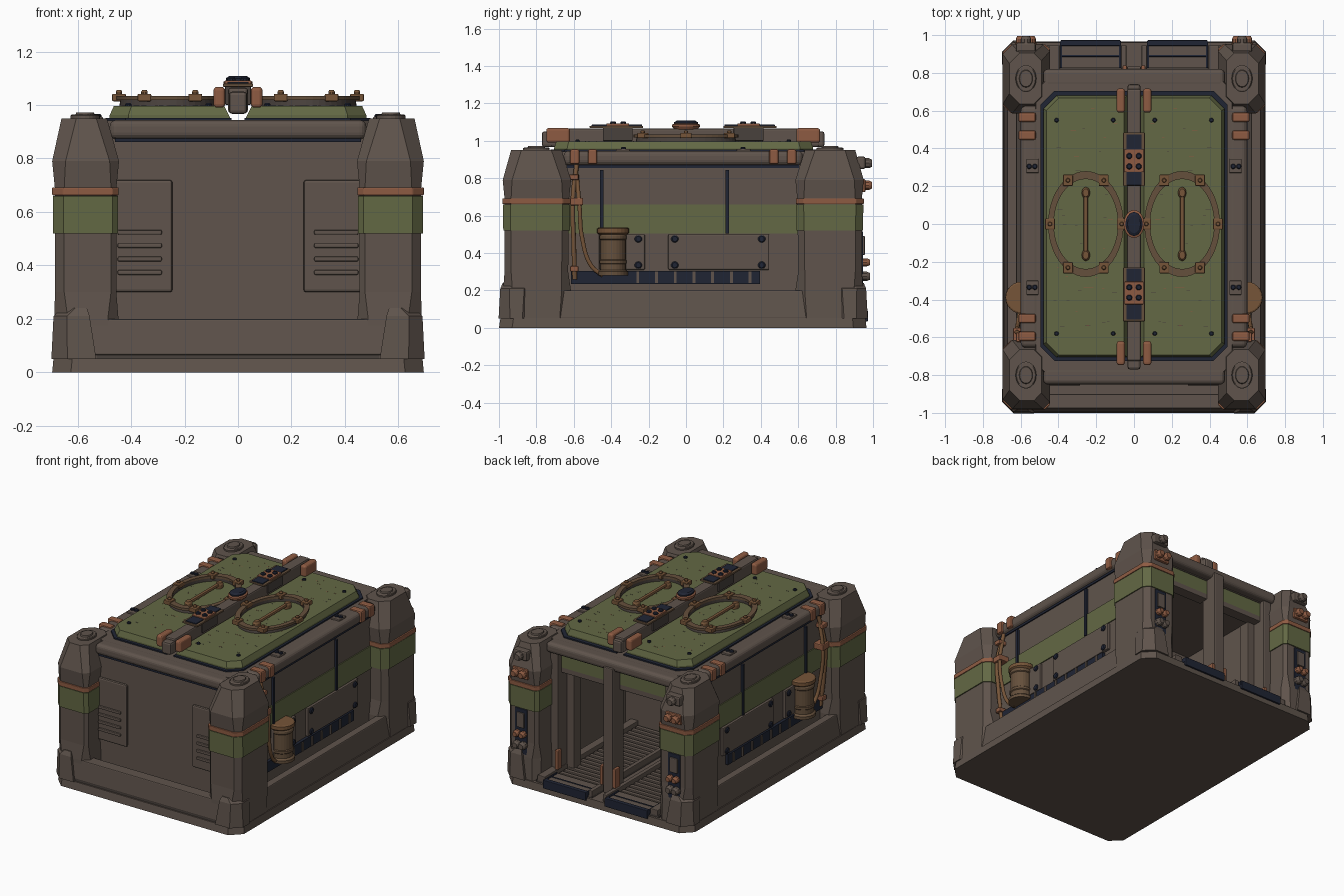
import bpy, bmesh, math, random
from mathutils import Vector, Matrix

random.seed(4)
cube = bpy.data.objects.get("Cube")
if cube:
    bpy.data.objects.remove(cube, do_unlink=True)


def material(name, r, g, b):
    m = bpy.data.materials.new(name)
    m.use_nodes = True
    m.diffuse_color = (r, g, b, 1)
    m.node_tree.nodes["Principled BSDF"].inputs["Base Color"].default_value = (r, g, b, 1)
    return m


BROWN = material("brown armour", .115, .088, .072)
DARK = material("dark metal", .065, .052, .045)
GREEN = material("olive paint", .125, .14, .058)
ORANGE = material("copper orange", .27, .105, .055)
BRASS = material("aged brass", .18, .09, .04)
BRONZE = material("dull bronze", .13, .08, .045)
NAVY = material("blue black", .014, .018, .034)
SHIFT = -.015
round_parts = []


def finish(name, bm, mat, mirror="", bevel=0, segs=2, smooth=False):
    bmesh.ops.remove_doubles(bm, verts=bm.verts, dist=1e-5)
    bmesh.ops.recalc_face_normals(bm, faces=bm.faces)
    me = bpy.data.meshes.new(name)
    bm.to_mesh(me)
    bm.free()
    me.materials.append(mat)
    ob = bpy.data.objects.new(name, me)
    bpy.context.collection.objects.link(ob)
    ob.location.y = SHIFT
    if bevel:
        b = ob.modifiers.new("Bevel", "BEVEL")
        b.width, b.segments = bevel, segs
    if mirror:
        m = ob.modifiers.new("Mirror", "MIRROR")
        m.use_axis = ("X" in mirror, "Y" in mirror, False)
    if smooth:
        round_parts.append(ob)
    return ob


def boxes(name, items, mat, mirror="", bevel=0, segs=2):
    """Boxes given as (x0, x1, y0, y1, z0, z1)."""
    bm = bmesh.new()
    for x0, x1, y0, y1, z0, z1 in items:
        mid = Matrix.Translation(((x0 + x1) / 2, (y0 + y1) / 2, (z0 + z1) / 2))
        size = Matrix.Diagonal((x1 - x0, y1 - y0, z1 - z0, 1))
        bmesh.ops.create_cube(bm, size=1, matrix=mid @ size)
    return finish(name, bm, mat, mirror, bevel, segs)


def loft(name, sections, mat, mirror="", bevel=0):
    """Stack of corner-cut rectangles (z, x0, x1, y0, y1, outer cut, inner cut)."""
    bm = bmesh.new()
    rings = []
    for z, x0, x1, y0, y1, co, ci in sections:
        pts = [(x0 + ci, y0), (x1 - co, y0), (x1, y0 + co), (x1, y1 - co),
               (x1 - co, y1), (x0 + ci, y1), (x0, y1 - ci), (x0, y0 + ci)]
        rings.append([bm.verts.new((x, y, z)) for x, y in pts])
    for a, b in zip(rings, rings[1:]):
        for i in range(8):
            j = (i + 1) % 8
            bm.faces.new((a[i], a[j], b[j], b[i]))
    bm.faces.new(rings[0])
    bm.faces.new(rings[-1])
    return finish(name, bm, mat, mirror, bevel)


def lathe(name, profile, spots, mat, mirror="", axis="Z", sy=1, n=24, closed=False):
    """Spin a (radius, height) profile at every spot, along the given axis."""
    bm = bmesh.new()
    turn = {"Z": Matrix(), "X": Matrix.Rotation(math.pi / 2, 4, "Y"),
            "Y": Matrix.Rotation(-math.pi / 2, 4, "X")}[axis]
    for spot in spots:
        rings = []
        for r, h in profile:
            rings.append([bm.verts.new(Vector(spot) + turn @ Vector(
                (r * math.cos(t), r * sy * math.sin(t), h)))
                for t in (math.tau * i / n for i in range(n))])
        pairs = list(zip(rings, rings[1:]))
        if closed:
            pairs.append((rings[-1], rings[0]))
        else:
            bm.faces.new(rings[0])
            bm.faces.new(rings[-1])
        for a, b in pairs:
            for i in range(n):
                j = (i + 1) % n
                bm.faces.new((a[i], a[j], b[j], b[i]))
    return finish(name, bm, mat, mirror, smooth=True)


def screws(name, spots, mat, mirror="XY", axis="Z", r=.012, h=.012):
    lathe(name, [(r, 0), (r, h * .6), (r * .7, h)], spots, mat, mirror, axis, n=10)


def pipe(name, points, r, mat):
    cu = bpy.data.curves.new(name, "CURVE")
    cu.dimensions, cu.bevel_depth, cu.bevel_resolution = "3D", r, 2
    s = cu.splines.new("BEZIER")
    s.bezier_points.add(len(points) - 1)
    for p, co in zip(s.bezier_points, points):
        p.co = co
        p.handle_left_type = p.handle_right_type = "AUTO"
    tmp = bpy.data.objects.new(name + " path", cu)
    bm = bmesh.new()
    bm.from_mesh(tmp.to_mesh())
    tmp.to_mesh_clear()
    bpy.data.objects.remove(tmp)
    finish(name, bm, mat, "X", smooth=True)


# Base, kerbs and feet
loft("base_plate", [(0, -.695, .695, -.985, .98, .07, .07), (.052, -.69, .69, -.977, .975, .07, .07)], BROWN)
loft("side_kerb", [(.05, .62, .685, -.89, .89, 0, 0), (.2, .62, .672, -.89, .89, 0, 0)], BROWN, "X", .006)
loft("front_kerb", [(.065, -.56, .56, -.972, -.885, 0, 0), (.2, -.56, .56, -.962, -.885, 0, 0)], BROWN, "", .006)
boxes("front_kerb_gap", [(-.53, .53, -.968, -.89, .05, .07)], DARK)
boxes("side_gutter", [(.5, .63, -.7, .7, .05, .1)], DARK, "X")

# Corner posts with painted bands
loft("corner_post", [(.05, .447, .688, .60, .968, .06, .04), (.2, .447, .686, .60, .963, .05, .04),
                     (.3, .455, .685, .615, .955, .035, .02), (.69, .455, .685, .61, .955, .035, .02),
                     (.79, .445, .695, .60, .965, .05, .035), (.95, .49, .66, .65, .92, .055, .04)], BROWN, "XY")
loft("post_foot", [(.05, .53, .698, .80, .987, .06, 0), (.21, .555, .69, .80, .978, .05, 0),
                   (.24, .565, .66, .80, .965, .05, 0)], BROWN, "XY")
loft("post_paint_band", [(.52, .448, .692, .606, .962, .04, .022), (.66, .448, .692, .604, .963, .04, .022)], GREEN, "XY")
loft("post_clamp_band", [(.662, .446, .695, .602, .966, .042, .024), (.692, .446, .695, .602, .966, .042, .024)], ORANGE, "XY", .004)
lathe("post_cap", [(.055, .945), (.055, .96), (.05, .964), (.036, .964), (.033, .972)], [(.572, .785, 0)], BROWN, "XY", sy=1.3)

# Hull walls and roof
boxes("side_wall", [(.49, .572, -.78, .72, .05, .9)], BROWN, "X")
boxes("front_wall", [(-.5, .5, -.81, -.77, .05, .9)], BROWN)
boxes("inner_bulkhead", [(-.5, .5, -.07, -.04, .05, .9)], BROWN)
loft("roof", [(.865, -.53, .53, -.78, .78, .05, .05), (.943, -.52, .52, -.77, .77, .05, .05)], BROWN)
boxes("side_rail", [(.50, .60, -.64, .64, .868, .946)], BROWN, "X", .028, 4)
boxes("end_rail", [(-.48, .48, .74, .835, .872, .944)], BROWN, "Y", .025, 4)
boxes("rail_shadow_gap", [(.565, .58, -.62, .62, .855, .87)], NAVY, "X")
boxes("front_shadow_gap", [(-.46, .46, -.82, -.805, .862, .874)], NAVY)

# Front louvre panels
boxes("louvre_panel", [(.245, .47, -.828, -.805, .3, .72)], BROWN, "X", .01)
boxes("louvre_slats", [(.285, .45, -.84, -.82, .365 + .05 * i, .383 + .05 * i) for i in range(4)], BROWN, "X", .005)

# Side wall fittings
boxes("side_paint_band", [(.57, .579, -.63, .63, .505, .66)], GREEN, "X")
boxes("side_stripe", [(.57, .588, -.445, -.427, .53, .845), (.57, .588, .227, .245, .505, .845)], NAVY, "X")
boxes("side_plate", [(.565, .59, -.45, -.205, .31, .5), (.565, .59, -.08, .46, .31, .5)], BROWN, "X", .006)
screws("side_plate_screws", [(.588, y, z) for y in (-.24, -.045, .42) for z in (.335, .475)], NAVY, "X", "X", .02)
boxes("vent_strip", [(.565, .592, -.6, .41, .235, .305)], NAVY, "X")
boxes("vent_ribs", [(.585, .6, -.25 + .1 * i, -.235 + .1 * i, .24, .3) for i in range(7)], BROWN, "X")
boxes("rail_clips", [(.52, .612, y, y + .05, .875, .955) for y in (.46, .555)], ORANGE, "XY", .01)
boxes("rail_bracket", [(.505, .57, .285, .36, .94, .957)], BROWN, "XY", .005)
screws("rail_screws", [(.525, .32, .955), (.555, .32, .955)], NAVY, r=.014)

# Canister and hoses
lathe("canister", [(.08, .28), (.08, .3), (.068, .31), (.068, .34), (.073, .345), (.073, .36), (.068, .365),
                   (.068, .47), (.073, .475), (.073, .49), (.068, .5)], [(.602, -.375, 0)], BRONZE, "X")
lathe("canister_lid", [(.07, .495), (.085, .507), (.085, .53), (.077, .535)], [(.595, -.375, 0)], BRASS, "X")
pipe("straight_hose", [(.58, -.57, .87), (.615, -.59, .68), (.61, -.585, .45), (.59, -.58, .26)], .013, BRASS)
pipe("curved_hose", [(.59, -.57, .82), (.625, -.555, .66), (.62, -.54, .48), (.61, -.49, .33), (.6, -.43, .28)], .012, BRASS)
boxes("hose_clamps", [(.56, .64, -.605, -.535, .655, .695), (.56, .625, -.61, -.56, .79, .82),
                      (.56, .62, -.605, -.56, .3, .33)], ORANGE, "X", .006)

# Roof doors
loft("door_seal", [(.94, .025, .495, -.71, .72, .075, 0), (.952, .025, .495, -.71, .72, .075, 0)], NAVY, "X")
loft("roof_door", [(.95, .028, .48, -.69, .695, .07, 0), (.962, .034, .48, -.69, .695, .07, 0),
                   (.997, .052, .464, -.678, .682, .066, 0)], GREEN, "X")
screws("door_screws", [(.11, .565, .995), (.41, .565, .995)], NAVY)
marks = []
for i in range(50):
    x, y, w = random.uniform(.07, .41), random.uniform(-.64, .64), random.uniform(.01, .03)
    marks.append((x, x + w, y, y + .002, .996, .9978))
boxes("paint_scratches", marks[:25], DARK, "X")
boxes("rust_scratches", marks[25:], ORANGE, "X")

# Oval hatches
lathe("hatch_seat", [(.19, .99), (.185, 1.02), (.172, 1.02), (.172, .99)], [(.255, .015, 0)], DARK, "X", sy=1.42, n=48, closed=True)
lathe("hatch_ring", [(.2, 1.018), (.2, 1.034), (.17, 1.034), (.17, 1.018)], [(.255, .015, 0)], BRONZE, "X", sy=1.4, n=48, closed=True)
lugs = [(.255 + .19 * math.cos(t), .015 + .267 * math.sin(t)) for t in (math.radians(60 * i) for i in range(6))]
boxes("hatch_lugs", [(x - .026, x + .026, y - .03, y + .03, 1.014, 1.042) for x, y in lugs], BRASS, "X", .005)
screws("hatch_lug_screws", [(x, y, 1.04) for x, y in lugs], BRASS, "X", r=.012, h=.016)
boxes("hatch_handle", [(.243, .267, -.15, .18, 1.01, 1.03)], BRASS, "X", .008)
lathe("handle_feet", [(.022, .99), (.022, 1.02), (.015, 1.033)], [(.255, -.15, 0), (.255, .18, 0)], BRASS, "X", sy=1.4, n=16)

# Roof spine
boxes("spine", [(-.037, .037, -.71, .73, .97, 1.065)], BROWN, "", .01)
boxes("spine_end", [(-.034, .034, .64, .755, .967, 1.05)], BROWN, "Y", .012)
boxes("spine_clamp", [(.048, .092, .605, .732, .99, 1.068)], ORANGE, "XY", .014, 3)
boxes("spine_saddle", [(-.048, .048, .27, .43, 1.0, 1.075)], DARK, "Y", .004)
boxes("spine_tray", [(-.057, .057, .215, .5, 1.068, 1.08)], BRONZE, "Y", .003)
boxes("spine_cover", [(-.04, .04, .22, .49, 1.078, 1.086)], NAVY, "Y", .002)
boxes("spine_plate", [(-.05, .05, .29, .41, 1.078, 1.092)], ORANGE, "Y", .003)
screws("spine_screws", [(.025, .32, 1.09), (.025, .375, 1.09)], NAVY, "XY", r=.016, h=.014)
lathe("beacon_base", [(.045, 1.06), (.055, 1.075), (.055, 1.087), (.045, 1.092)], [(0, .015, 0)], ORANGE, sy=1.35)
lathe("beacon", [(.045, 1.088), (.045, 1.1), (.034, 1.108)], [(0, .015, 0)], NAVY, sy=1.4)

# Rear bays
boxes("centre_column", [(-.037, .037, .73, .85, .05, .9)], BROWN, "", .006)
boxes("door_frame", [(.40, .46, .70, .81, .05, .88), (.345, .40, .64, .72, .05, .74),
                     (.03, .46, .70, .775, .735, .775)], BROWN, "X", .005)
boxes("lintel", [(.037, .46, .755, .775, .77, .88)], GREEN, "X")
boxes("bay_floor", [(.04, .46, -.05, .96, .05, .065)], DARK, "X")
boxes("floor_slats", [(.075, .385, -.02 + .045 * i, .008 + .045 * i, .06, .08) for i in range(19)], BROWN, "X", .004)
boxes("floor_runner", [(.04, .068, -.04, .96, .05, .1), (.395, .45, -.04, .96, .05, .1)], BROWN, "X", .004)
boxes("threshold_tread", [(.078, .382, .84, .965, .06, .084)], BROWN, "X")
boxes("threshold", [(.07, .39, .958, .988, .035, .092), (.068, .08, .84, .98, .06, .09),
                    (.38, .392, .84, .98, .06, .09), (.07, .39, .9, .91, .06, .088)], NAVY, "X", .004)
boxes("bay_latch", [(.037, .06, .80, .855, .1, .23), (.385, .41, .79, .835, .1, .23)], ORANGE, "X", .006)

# Rear post fittings
boxes("rear_switch_plate", [(.528, .618, .94, .962, .2, .515)], NAVY, "X", .004)
boxes("rear_switch_box", [(.545, .602, .955, .972, .39, .49)], BROWN, "X", .005)
boxes("rear_upper_plate", [(.52, .625, .925, .975, .85, .915)], BROWN, "X", .01)
screws("rear_upper_knob", [(.572, .97, .88)], BROWN, "X", "Y", .028, .04)
boxes("rear_bracket", [(.515, .63, .94, .975, .725, .795)], ORANGE, "X", .008)
screws("rear_bracket_knobs", [(.545, .97, .762), (.6, .97, .762)], ORANGE, "X", "Y", .026, .04)
screws("rear_switches", [(.55, .955, .35), (.595, .955, .35)], ORANGE, "X", "Y", .022, .045)
screws("rear_lower_knobs", [(.55, .955, .275), (.595, .955, .275)], BROWN, "X", "Y", .026, .045)

for ob in bpy.context.view_layer.objects:
    ob.select_set(ob in round_parts)
bpy.context.view_layer.objects.active = round_parts[0]
bpy.ops.object.shade_smooth_by_angle()
